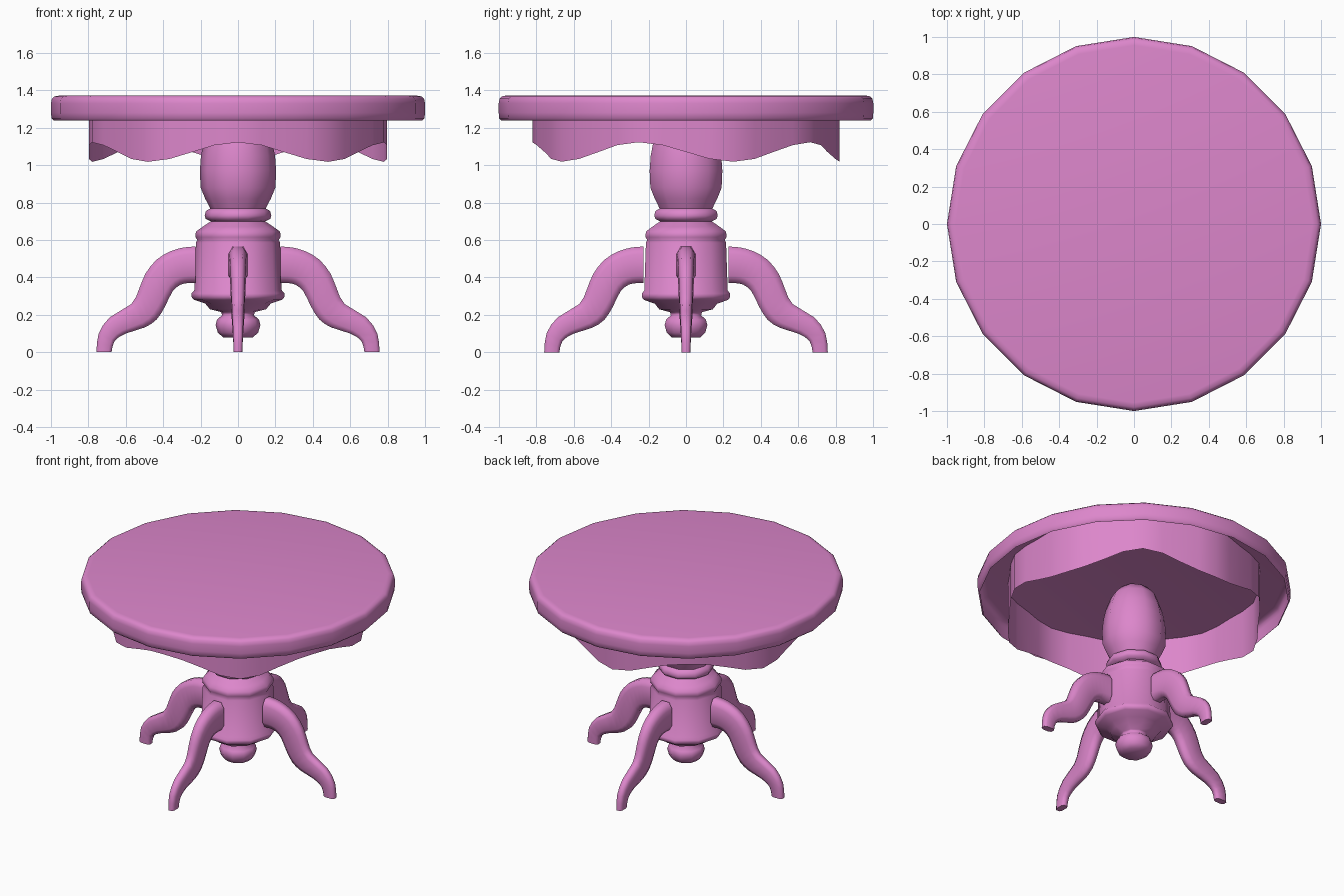
import bpy, bmesh
from math import sin, cos, pi, radians
from mathutils import Vector, Matrix

if "Cube" in bpy.data.objects:
    bpy.data.objects.remove(bpy.data.objects["Cube"], do_unlink=True)

PINK = (0.72, 0.24, 0.6, 1)
paint = bpy.data.materials.new("pink_paint")
paint.use_nodes = True
paint.diffuse_color = PINK
paint.node_tree.nodes["Principled BSDF"].inputs["Base Color"].default_value = PINK


def loft(name, rings, angle, cap_start=True, cap_end=True, turn=0):
    """Skin a list of closed point rings and shade the result."""
    bm = bmesh.new()
    loops = [[bm.verts.new(p) for p in ring] for ring in rings]
    n = len(loops[0])
    for a, b in zip(loops, loops[1:]):
        for i in range(n):
            j = (i + 1) % n
            bm.faces.new((a[i], a[j], b[j], b[i]))
    if cap_start:
        bm.faces.new(loops[0][::-1])
    if cap_end:
        bm.faces.new(loops[-1])
    bmesh.ops.recalc_face_normals(bm, faces=bm.faces)
    bm.transform(Matrix.Rotation(turn, 4, "Z"))
    mesh = bpy.data.meshes.new(name)
    bm.to_mesh(mesh)
    bm.free()
    mesh.materials.append(paint)
    obj = bpy.data.objects.new(name, mesh)
    bpy.context.collection.objects.link(obj)
    bpy.ops.object.select_all(action="DESELECT")
    obj.select_set(True)
    bpy.context.view_layer.objects.active = obj
    bpy.ops.object.shade_smooth_by_angle(angle=radians(angle))


def lathe(name, profile, sides, angle, cap_start=True):
    turns = [2 * pi * i / sides for i in range(sides)]
    loft(name, [[(r * cos(t), r * sin(t), z) for t in turns]
                for r, z in profile], angle, cap_start)


def smooth_path(points, steps):
    """Catmull-Rom curve through the points."""
    pts = [Vector(p) for p in points]
    pts = [2 * pts[0] - pts[1]] + pts + [2 * pts[-1] - pts[-2]]
    out = []
    for a, b, c, d in zip(pts, pts[1:], pts[2:], pts[3:]):
        for k in range(steps):
            t = k / steps
            out.append(0.5 * (2 * b + (c - a) * t + (2 * a - 5 * b + 4 * c - d) * t ** 2
                              + (3 * b - a - 3 * c + d) * t ** 3))
    return out + [pts[-2]]


# Round top: a shell with a softened rim, hollow underneath
lathe("table_top", [(0.985, 1.238), (0.997, 1.25), (1, 1.28), (1, 1.33),
                    (0.995, 1.355), (0.98, 1.368), (0.955, 1.372)], 20, 60, cap_start=False)

# Thin skirt with five waves along its lower edge, reaching up into the shell
lower, upper = [], []
for i in range(40):
    t = 2 * pi * i / 40
    r = 0.807 + 0.013 * cos(10 * t)
    x, y = r * sin(t), -r * cos(t)
    lower.append((x, y, 1.07 + 0.052 * cos(5 * t)))
    upper.append((x, y, 1.371))
loft("apron", [lower, upper], 40, cap_start=False, cap_end=False)

# Turned pedestal, from the bottom knob up to the top
lathe("pedestal", [
    (0.08, 0.08), (0.108, 0.105), (0.12, 0.145), (0.112, 0.175), (0.085, 0.198),
    (0.09, 0.215), (0.15, 0.23), (0.175, 0.26), (0.235, 0.28), (0.248, 0.295),
    (0.248, 0.315), (0.234, 0.33), (0.225, 0.585), (0.217, 0.6), (0.228, 0.615),
    (0.225, 0.645), (0.19, 0.67), (0.145, 0.7), (0.172, 0.712), (0.178, 0.73),
    (0.172, 0.755), (0.148, 0.768), (0.175, 0.82), (0.2, 0.88), (0.204, 0.97),
    (0.198, 1.05), (0.182, 1.13), (0.15, 1.22), (0.1, 1.28)], 10, 70)

# Curved legs: upper edge, lower edge and half width along the length
over = smooth_path([(0.226, 0.565), (0.29, 0.56), (0.36, 0.54), (0.435, 0.495), (0.495, 0.42),
                    (0.53, 0.335), (0.57, 0.258), (0.685, 0.187), (0.745, 0.1), (0.757, 0)], 2)
under = smooth_path([(0.226, 0.37), (0.26, 0.37), (0.305, 0.362), (0.35, 0.325), (0.39, 0.245),
                     (0.435, 0.175), (0.5, 0.132), (0.6, 0.1), (0.66, 0.06), (0.676, 0)], 2)
SECTION = [(0.55, 1), (1, 0.6), (1, -0.6), (0.55, -1),
           (-0.55, -1), (-1, -0.6), (-1, 0.6), (-0.55, 1)]
rings = []
for i, (a, b) in enumerate(zip(over, under)):
    width = 0.05 - 0.027 * i / (len(over) - 1)
    mid, half = (a + b) / 2, (a - b) / 2
    ring = []
    for u, v in SECTION:
        p = mid + half * v
        ring.append((p.x, u * width, p.y))
    rings.append(ring)
for k, side in enumerate(("left", "back", "right", "front")):
    loft("leg_" + side, rings, 80, turn=k * pi / 2)
